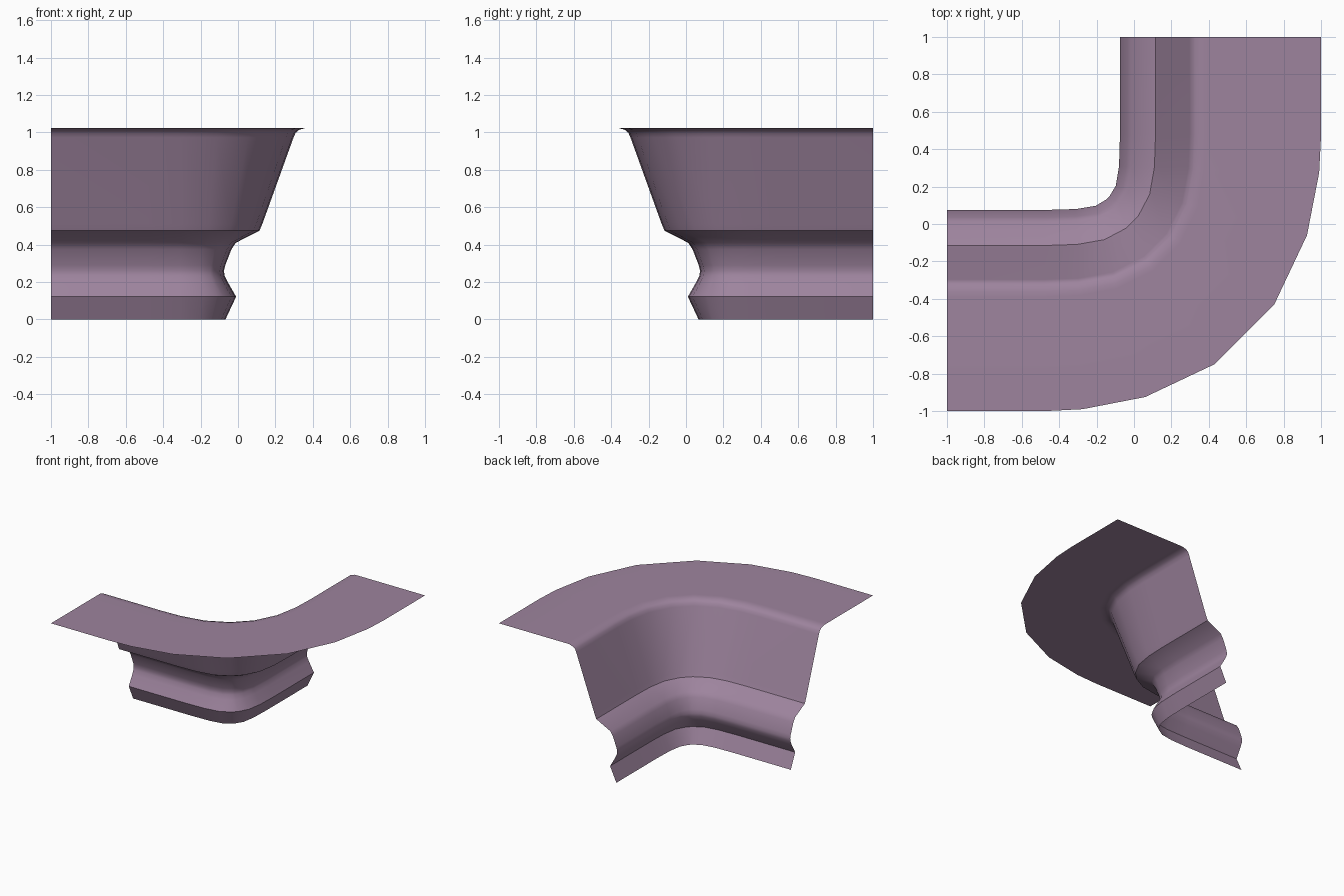
import bpy, bmesh

if "Cube" in bpy.data.objects:
    bpy.data.objects.remove(bpy.data.objects["Cube"])

# Cross-section: (outward offset, height), from foot to flange rim
profile = [(-0.067, 0), (-0.01, 0.122), (-0.055, 0.2), (-0.072, 0.235),
           (-0.075, 0.26), (-0.068, 0.29), (-0.035, 0.375), (-0.012, 0.41),
           (0.115, 0.475), (0.13, 0.51), (0.297, 0.973), (0.308, 0.998),
           (0.325, 1.013), (0.36, 1.024), (0.39, 1.025), (1.0, 1.025)]
D0, D1 = -0.075, 1.0

# Half of the corner path: inner rail point and matching outer rail point
half = [((-0.075, 1.0), (1.0, 1.0)),
        ((-0.075, 0.48), (1.0, 0.47)),
        ((-0.08, 0.31), (0.99, 0.275)),
        ((-0.097, 0.205), (0.925, -0.06)),
        ((-0.132, 0.147), (0.75, -0.43))]


def flip(p):
    return (-p[1], -p[0])


# Mirror the path across the diagonal
rails = half + [(flip(a), flip(b)) for a, b in reversed(half)]

# Sweep the cross-section round the corner
bm = bmesh.new()
rows = []
for a, b in rails:
    row = []
    for d, z in profile:
        t = (d - D0) / (D1 - D0)
        row.append(bm.verts.new((a[0] + (b[0] - a[0]) * t,
                                 a[1] + (b[1] - a[1]) * t, z)))
    rows.append(row)
for r, s in zip(rows, rows[1:]):
    for i in range(len(profile) - 1):
        bm.faces.new((r[i], s[i], s[i + 1], r[i + 1]))
bm.normal_update()

# Flange faces up, so the wall faces the inner side
if max(bm.faces, key=lambda f: f.calc_area()).normal.z < 0:
    bmesh.ops.reverse_faces(bm, faces=bm.faces[:])

mesh = bpy.data.meshes.new("corner_moulding")
bm.to_mesh(mesh)
bm.free()
obj = bpy.data.objects.new("corner_moulding", mesh)
bpy.context.collection.objects.link(obj)

# Mauve surface
mat = bpy.data.materials.new("mauve")
mat.diffuse_color = (0.34, 0.23, 0.34, 1)
mat.use_nodes = True
mat.node_tree.nodes["Principled BSDF"].inputs["Base Color"].default_value = mat.diffuse_color
mesh.materials.append(mat)

# Smooth shading with crisp ledges
bpy.context.view_layer.objects.active = obj
obj.select_set(True)
bpy.ops.object.shade_smooth_by_angle(angle=0.6)
